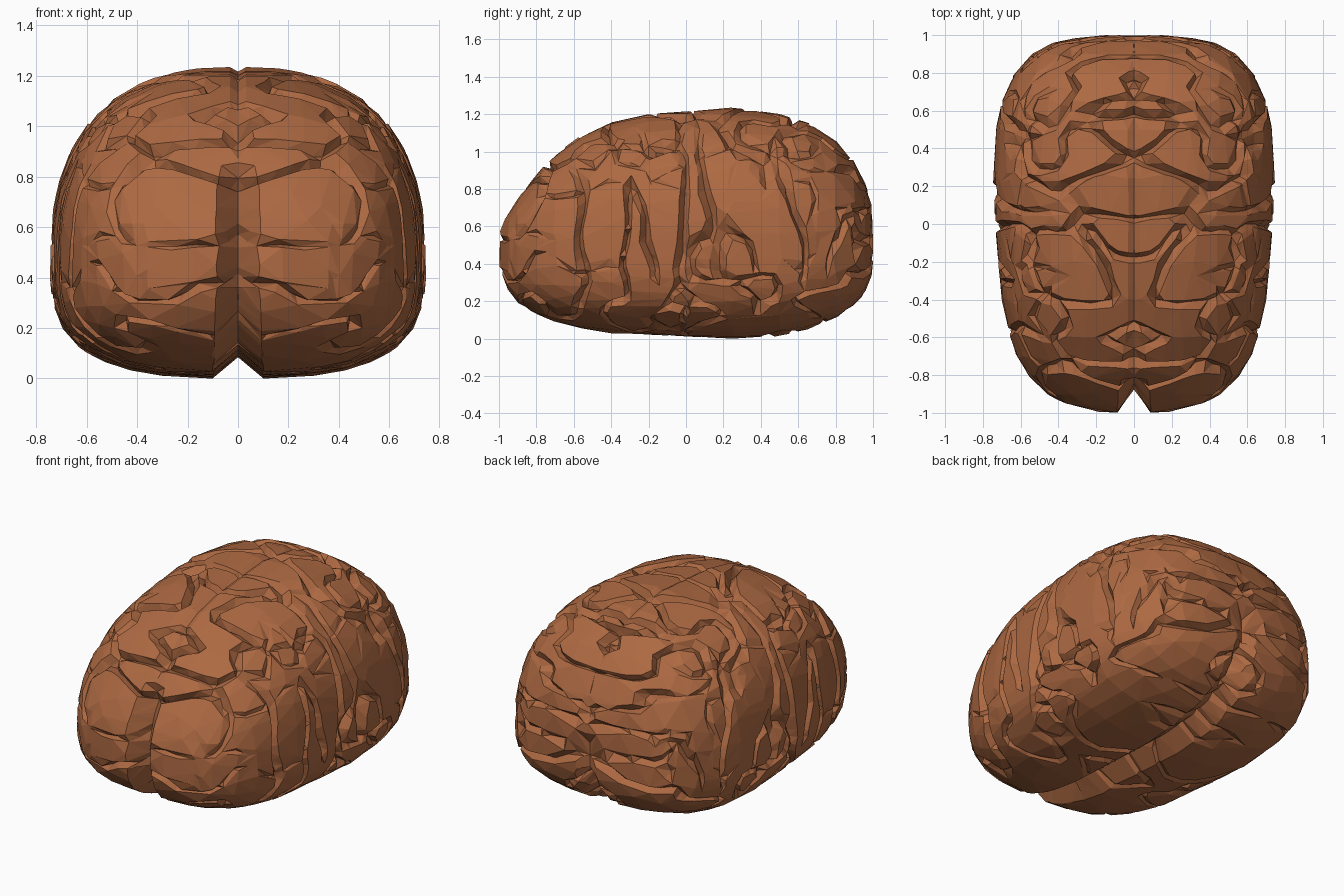
import bpy, bmesh, math
from mathutils import Vector, noise

if "Cube" in bpy.data.objects:
    bpy.data.objects.remove(bpy.data.objects["Cube"])

# profiles along y: (y, half width, top z, bottom z)
STATIONS = [
    (-1.00, 0.00, 0.45, 0.45), (-0.995, 0.19, 0.58, 0.36), (-0.95, 0.37, 0.67, 0.26),
    (-0.90, 0.46, 0.75, 0.19), (-0.80, 0.56, 0.88, 0.13), (-0.70, 0.62, 0.98, 0.09),
    (-0.60, 0.655, 1.06, 0.06), (-0.40, 0.70, 1.155, 0.03), (-0.20, 0.72, 1.20, 0.02),
    (0.00, 0.735, 1.215, 0.01), (0.25, 0.745, 1.235, 0.00), (0.50, 0.73, 1.20, 0.015),
    (0.65, 0.70, 1.155, 0.05), (0.80, 0.63, 1.06, 0.11), (0.90, 0.54, 0.95, 0.18),
    (0.96, 0.43, 0.83, 0.25), (0.99, 0.28, 0.72, 0.33), (0.998, 0.14, 0.60, 0.39),
    (1.00, 0.00, 0.45, 0.45)]
MID = 0.45


def station(y):
    for a, b in zip(STATIONS, STATIONS[1:]):
        if y <= b[0]:
            f = max(0.0, (y - a[0]) / (b[0] - a[0]))
            return [a[i] + (b[i] - a[i]) * f for i in (1, 2, 3)]
    return STATIONS[-1][1:]


def body_point(d):
    """Map a unit sphere direction onto the rounded body."""
    w, top, bottom = station(d.y)
    r = math.hypot(d.x, d.z)
    if r < 1e-6:
        return Vector((0, d.y, MID))
    c, s = d.x / r, d.z / r
    n = 2.5 if s > 0 else 2.9
    k = (abs(c) ** n + abs(s) ** n) ** (-1 / n)
    h = top - MID if s > 0 else MID - bottom
    return Vector((w * c * k, d.y, MID + h * s * k))


def crease(p, scale, seed, width):
    """1 in the middle of a fold, 0 on the flat of a lobe."""
    q = Vector((abs(p.x) * scale[0], p.y * scale[1], p.z * scale[2])) + Vector((seed, seed * 2, seed * 3))
    q += 0.35 * noise.noise_vector(q * 1.3)
    return max(0.0, 1 - abs(noise.noise(q)) / width)


# folded body
bm = bmesh.new()
bmesh.ops.create_icosphere(bm, subdivisions=7, radius=1)
for v in bm.verts:
    v.co = body_point(v.co.normalized())
bm.normal_update()
moved = []
for v in bm.verts:
    p, nrm = v.co.copy(), v.normal.copy()
    side = nrm.x * nrm.x
    upright = crease(p, (2.5, 4.5, 2.0), 3.1, 0.10)     # folds down the sides
    level = crease(p, (2.2, 4.0, 5.0), 7.7, 0.10)       # folds across front, back and rim
    if p.z < 0.42:
        side *= max(0.0, (p.z - 0.25) / 0.17)
    depth = 0.055 * (side * upright + (1 - side) * level)
    if nrm.z < -0.8:
        depth *= 0.4
    q = p - nrm * depth
    # centre cleft between the two halves
    ax = abs(p.x)
    if p.y < -0.55 and p.z < 0.86:
        q.y += 0.13 * max(0.0, 1 - ax / 0.085) * min(1, (0.86 - p.z) / 0.12)
    elif nrm.y > 0.5 and p.z < 0.6:
        q.y -= 0.05 * max(0.0, 1 - ax / 0.06)
    elif nrm.z > 0.2:
        q.z -= 0.02 * max(0.0, 1 - ax / 0.03)
    if nrm.z < 0 and p.z < 0.35:
        q.z += 0.085 * max(0.0, 1 - ax / 0.10)
    moved.append(q)
for v, q in zip(bm.verts, moved):
    v.co = q

mesh = bpy.data.meshes.new("folded_body")
bm.to_mesh(mesh)
bm.free()
body = bpy.data.objects.new("folded_body", mesh)
bpy.context.collection.objects.link(body)

# one brown
brown = bpy.data.materials.new("warm brown")
brown.diffuse_color = (0.42, 0.142, 0.055, 1)
brown.use_nodes = True
brown.node_tree.nodes["Principled BSDF"].inputs["Base Color"].default_value = brown.diffuse_color
mesh.materials.append(brown)

# irregular flat facets, then an exact mirror
dec = body.modifiers.new("facets", 'DECIMATE')
dec.ratio = 0.055
mir = body.modifiers.new("mirror", 'MIRROR')
mir.use_axis = (True, False, False)
mir.use_bisect_axis = (True, False, False)
mir.use_clip = True
mir.merge_threshold = 0.002
